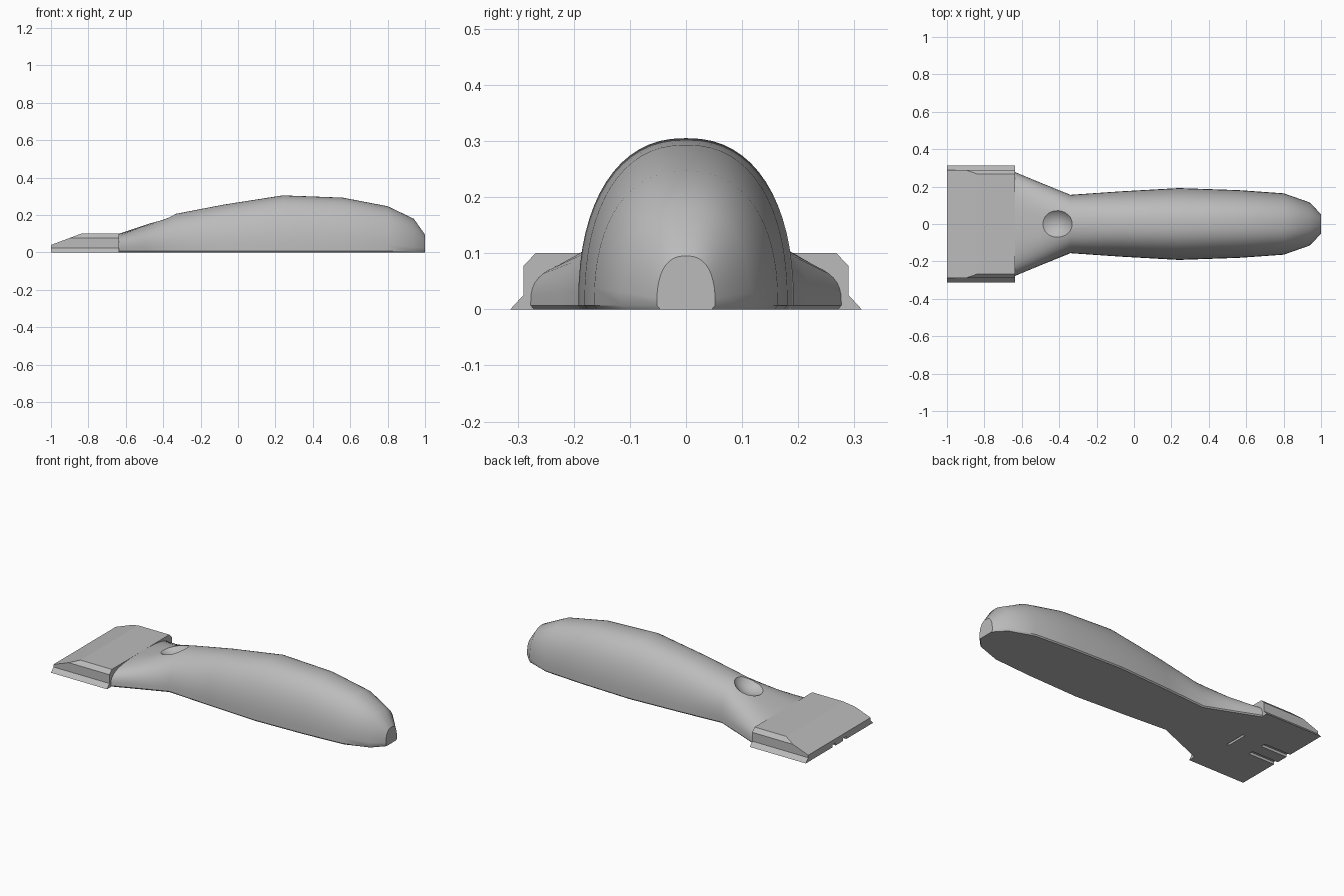
import bpy, bmesh, math
from mathutils import Vector

if "Cube" in bpy.data.objects:
    bpy.data.objects.remove(bpy.data.objects["Cube"], do_unlink=True)

grey = bpy.data.materials.new("plain grey")
grey.use_nodes = True
grey.diffuse_color = (0.5, 0.5, 0.5, 1)
grey.node_tree.nodes["Principled BSDF"].inputs["Base Color"].default_value = (0.5, 0.5, 0.5, 1)


def make_object(name, bm):
    bmesh.ops.recalc_face_normals(bm, faces=bm.faces)
    mesh = bpy.data.meshes.new(name)
    bm.to_mesh(mesh)
    bm.free()
    mesh.materials.append(grey)
    obj = bpy.data.objects.new(name, mesh)
    bpy.context.collection.objects.link(obj)
    return obj


def loft(bm, rings):
    """Skin matching closed rings of points and cap both ends."""
    loops = [[bm.verts.new(p) for p in ring] for ring in rings]
    for a, b in zip(loops, loops[1:]):
        for i in range(len(a)):
            j = (i + 1) % len(a)
            bm.faces.new((a[i], a[j], b[j], b[i]))
    bm.faces.new(loops[0])
    bm.faces.new(loops[-1])


def select_only(obj):
    bpy.ops.object.select_all(action="DESELECT")
    obj.select_set(True)
    bpy.context.view_layer.objects.active = obj


def carve(target, cutter):
    """Subtract the cutter from the target, then discard it."""
    cutter.hide_render = True
    mod = target.modifiers.new("carve", "BOOLEAN")
    mod.operation = "DIFFERENCE"
    mod.solver = "EXACT"
    mod.object = cutter
    select_only(target)
    bpy.ops.object.modifier_apply(modifier=mod.name)
    bpy.data.objects.remove(cutter, do_unlink=True)


def box(name, centre, size):
    bm = bmesh.new()
    bmesh.ops.create_cube(bm, size=1)
    bmesh.ops.scale(bm, vec=size, verts=bm.verts)
    bmesh.ops.translate(bm, vec=centre, verts=bm.verts)
    return make_object(name, bm)


def dome_ring(x, width, height, power, base=0.007, steps=32):
    """Domed cross-section with a small bevel along its flat underside."""
    points = [(x, width - 0.006, 0)]
    for i in range(steps + 1):
        a = math.pi * i / steps
        c, s = math.cos(a), max(math.sin(a), 0)
        y = math.copysign(abs(c) ** (2 / power), c) * width
        points.append((x, y, base + (height - base) * s ** (2 / power)))
    points.append((x, 0.006 - width, 0))
    return points


# Handle: x, half width, height and squareness of each section
sections = [
    (-0.635, 0.277, 0.10, 3.0), (-0.5, 0.221, 0.145, 2.6),
    (-0.34, 0.156, 0.205, 2.3), (-0.08, 0.174, 0.255, 2.3),
    (0.24, 0.192, 0.305, 2.3), (0.56, 0.181, 0.293, 2.3),
    (0.8, 0.164, 0.247, 2.3), (0.94, 0.115, 0.18, 2.3),
    (1.0, 0.052, 0.095, 2.5),
]
bm = bmesh.new()
loft(bm, [dome_ring(*s) for s in sections])
handle = make_object("handle", bm)

# Thumb dimple in the neck
bm = bmesh.new()
bmesh.ops.create_uvsphere(bm, u_segments=32, v_segments=24, radius=0.1)
bmesh.ops.scale(bm, vec=(1.1, 1, 1), verts=bm.verts)
bmesh.ops.translate(bm, vec=(-0.435, 0, 0.238), verts=bm.verts)
carve(handle, make_object("dimple_cutter", bm))
select_only(handle)
bpy.ops.object.shade_smooth_by_angle(angle=math.radians(32))

# Head: flared, chamfered bar with a sloping front
half = [(0.313, 0), (0.29, 0.025), (0.29, 0.077), (0.268, 0.1)]
outline = half + [(-y, z) for y, z in reversed(half)]
bm = bmesh.new()
loft(bm, [[(x, y, z) for y, z in outline] for x in (-1, -0.635)])
cut = bmesh.ops.bisect_plane(
    bm, geom=bm.verts[:] + bm.edges[:] + bm.faces[:],
    plane_co=Vector((-1, 0, 0.04)), plane_no=Vector((-0.06, 0, 0.16)), clear_outer=True)
bmesh.ops.holes_fill(bm, edges=[e for e in bm.edges if e.is_boundary])
head = make_object("head", bm)

# Notches at the front edge and a cross slot in the underside
for y in (-0.05, 0.05):
    carve(head, box("notch_cutter", (-0.94, y, 0), (0.22, 0.03, 0.03)))
carve(head, box("slot_cutter", (-0.687, 0, 0), (0.014, 0.13, 0.04)))
